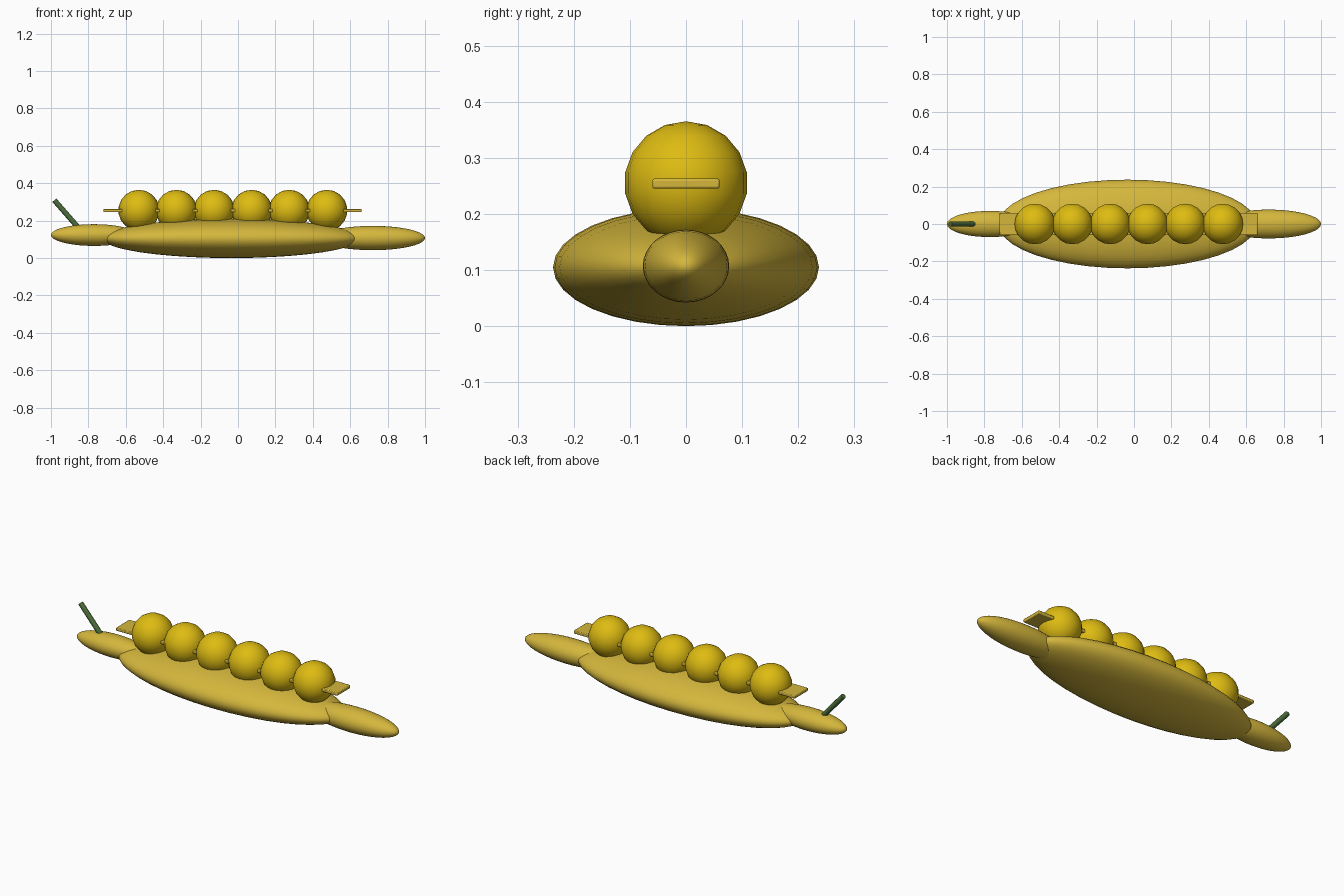
import bpy
from mathutils import Vector

cube = bpy.data.objects.get("Cube")
if cube:
    bpy.data.objects.remove(cube, do_unlink=True)


def material(name, rgb):
    mat = bpy.data.materials.new(name)
    mat.use_nodes = True
    mat.diffuse_color = (*rgb, 1)
    mat.node_tree.nodes["Principled BSDF"].inputs["Base Color"].default_value = (*rgb, 1)
    return mat


husk = material("husk yellow", (0.66, 0.47, 0.045))
gold = material("pea gold", (0.73, 0.5, 0.006))
green = material("stem green", (0.075, 0.16, 0.045))


def finish(name, mat, angle=1.0):
    obj = bpy.context.object
    obj.name = name
    obj.data.materials.append(mat)
    bpy.ops.object.transform_apply(location=False, rotation=True, scale=True)
    bpy.ops.object.shade_smooth_by_angle(angle=angle)
    return obj


def ellipsoid(name, centre, radii, mat, segments=32, rings=20, along_x=True):
    """Sphere with its poles along x or z, stretched to the given radii."""
    bpy.ops.mesh.primitive_uv_sphere_add(segments=segments, ring_count=rings, radius=1)
    obj = bpy.context.object
    if along_x:
        obj.rotation_euler.y = 1.5707963
        bpy.ops.object.transform_apply(rotation=True)
    obj.location = centre
    obj.scale = radii
    return finish(name, mat)


# Pod body and the two tapering ends
ellipsoid("pod_body", (-0.035, 0, 0.105), (0.69, 0.237, 0.105), husk)
ellipsoid("pod_stem_end", (-0.77, 0, 0.123), (0.23, 0.07, 0.058), husk)
ellipsoid("pod_tip", (0.72, 0, 0.107), (0.28, 0.077, 0.065), husk)

# Row of peas
for i in range(6):
    ellipsoid(f"pea_{i + 1}", (-0.53 + 0.201 * i, 0, 0.255), (0.11, 0.11, 0.11),
              gold, segments=20, rings=9, along_x=False)

# Flat strip running through the peas
bpy.ops.mesh.primitive_cube_add(size=1, location=(-0.03, 0, 0.254))
strip = bpy.context.object
strip.scale = (1.38, 0.12, 0.018)
strip = finish("pea_strip", husk)
bevel = strip.modifiers.new("Soft edge", "BEVEL")
bevel.width = 0.004
bevel.segments = 2

# Slanted stem
low, high = Vector((-0.855, 0, 0.164)), Vector((-0.982, 0, 0.309))
axis = high - low
bpy.ops.mesh.primitive_cylinder_add(vertices=10, radius=0.014, depth=axis.length,
                                    location=(low + high) / 2)
bpy.context.object.rotation_euler = axis.to_track_quat("Z", "Y").to_euler()
finish("stem", green)
